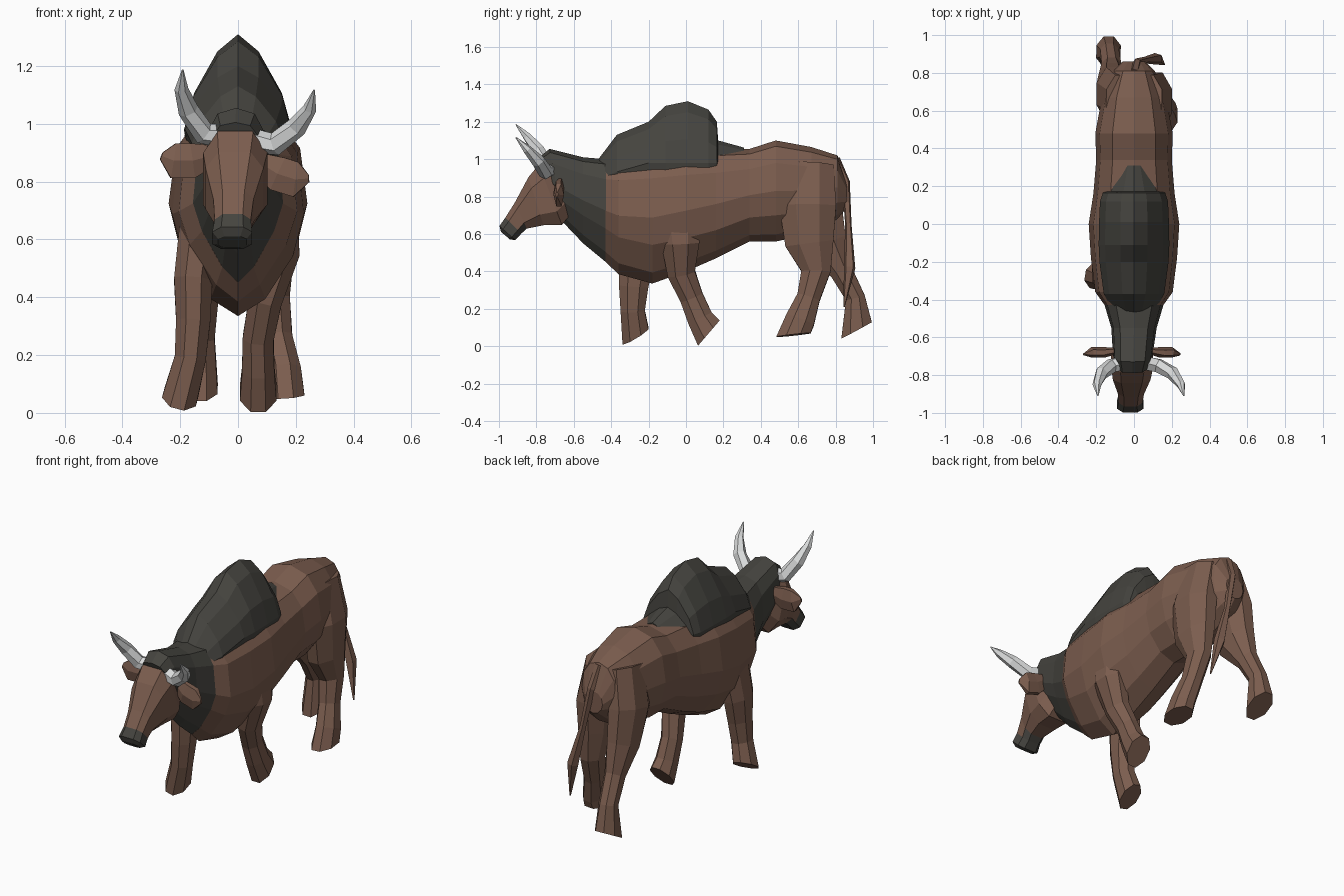
import bpy, bmesh, math
from mathutils import Vector

if "Cube" in bpy.data.objects:
    bpy.data.objects.remove(bpy.data.objects["Cube"])


def material(name, rgb):
    m = bpy.data.materials.new(name)
    m.diffuse_color = (*rgb, 1)
    m.use_nodes = True
    m.node_tree.nodes["Principled BSDF"].inputs["Base Color"].default_value = m.diffuse_color
    return m


BROWN = material("brown hide", (0.20, 0.11, 0.077))
DARK = material("dark hide", (0.06, 0.058, 0.05))
HORN = material("pale horn", (0.7, 0.71, 0.71))


def loft(name, rings, mats, split=None):
    """Skin rings of points; segments from index split on use the second material."""
    bm = bmesh.new()
    vr = [[bm.verts.new(p) for p in r] for r in rings]
    n = len(vr[0])
    for i in range(len(vr) - 1):
        for j in range(n):
            k = (j + 1) % n
            f = bm.faces.new((vr[i][j], vr[i][k], vr[i + 1][k], vr[i + 1][j]))
            f.material_index = int(split is not None and i >= split)
    bm.faces.new(vr[0])
    bm.faces.new(vr[-1]).material_index = int(split is not None)
    bmesh.ops.recalc_face_normals(bm, faces=bm.faces)
    me = bpy.data.meshes.new(name)
    bm.to_mesh(me)
    bm.free()
    for m in mats:
        me.materials.append(m)
    ob = bpy.data.objects.new(name, me)
    bpy.context.collection.objects.link(ob)
    return ob


def power(v, p):
    return math.copysign(abs(v) ** (2 / p), v)


def section(y, top, bottom, hw, lean=0, sides=12, p_top=2.4, p_low=1.9, phase=0):
    """Rounded cross-section; lean moves its lower edge back along y."""
    ring = []
    for i in range(sides):
        a = 2 * math.pi * (i + phase) / sides
        p = p_top if math.sin(a) > 0 else p_low
        u, v = power(math.cos(a), p), power(math.sin(a), p)
        yaw = min(0, (y + .6) * .05)
        ring.append((yaw + hw * u, y + lean * (1 - v) / 2,
                     (top + bottom + (top - bottom) * v) / 2))
    return ring


def tube(name, path, mat, ref, sides=6, flat=1.0, base=0.0, tilt=0.0):
    """Tapered tube along (x, y, z, radius); tilt turns the end face backwards."""
    pts = [Vector(p[:3]) for p in path]
    last = len(pts) - 1
    rings = []
    for i, c in enumerate(pts):
        t = (pts[min(i + 1, last)] - pts[max(i - 1, 0)]).normalized()
        if i == last:
            t = (t + Vector((0, tilt, 0))).normalized()
        a = Vector(ref)
        a = (a - t * a.dot(t)).normalized()
        b = t.cross(a)
        r = path[i][3]
        angles = [2 * math.pi * (k + .5) / sides for k in range(sides)]
        rings.append([c + a * r * math.cos(s) + b * (base + r * flat) * math.sin(s)
                      for s in angles])
    return loft(name, rings, [mat])


# Trunk: y, top, bottom, half width; keeled at the chest, fuller at the belly
trunk = [(-.43, 1, .45, .155), (-.36, 1.01, .385, .205), (-.18, 1.04, .335, .228),
         (0, 1.05, .4, .24), (.16, 1.05, .47, .215), (.34, 1.055, .56, .2),
         (.48, 1.1, .56, .205), (.67, 1.065, .6, .17), (.81, 1.02, .68, .11),
         (.86, .87, .74, .06)]
loft("trunk", [section(*r, p_top=2.6 - .5 * r[0], p_low=min(1.9, 1.75 + r[0]))
               for r in trunk], [BROWN])

# Neck and poll, leaning at the head end
neck = [(-.79, 1.005, .78, .085, .09), (-.73, 1.055, .66, .105, .075),
        (-.55, 1.01, .55, .12), (-.425, 1, .447, .157)]
loft("neck", [section(*r, p_top=2.8, p_low=1.32) for r in neck], [DARK])

# Shoulder hump: y, top, half width; its lower half is sunk in the trunk
hump = [(-.48, .985, .1), (-.37, 1.13, .16), (-.2, 1.2, .183), (-.11, 1.285, .187),
        (.01, 1.31, .185), (.12, 1.265, .18), (.165, 1.2, .165), (.172, 1.1, .145),
        (.31, 1.062, .085)]
loft("hump", [section(y, t, 1.96 + min(0, .8 * (y + .25)) - t, w, p_top=1.45)
              for y, t, w in hump], [DARK])

# Head, with the muzzle segments and chin dark
head = [(-.74, 1, .69, .092, .12), (-.79, .98, .64, .117, .13), (-.845, .91, .64, .105, .085),
        (-.915, .775, .625, .073, .065), (-.968, .69, .6, .066, .09),
        (-1, .645, .565, .073, .09), (-.99, .612, .57, .052, .05)]
skull = loft("head", [section(*r, sides=8, p_top=3, p_low=3, phase=.5) for r in head],
             [BROWN, DARK], 4)
for f in skull.data.polygons:
    if f.normal.z < -.5 and f.center.y < -.82:
        f.material_index = 1

# Horns and ears: one side drawn about the head centre, mirrored, then rolled
ROLL, CENTRE = math.radians(8.7), Vector((-.01, 0, .85))
horn = [(.05, -.735, .1, .042), (.125, -.75, .1, .04), (.19, -.79, .17, .036),
        (.225, -.85, .24, .024), (.23, -.91, .305, .003)]
ear = [(.08, -.67, .03, .04), (.15, -.68, 0, .07), (.215, -.68, -.01, .07),
       (.258, -.69, 0, .015)]


def head_pair(name, path, mat, ref, **kw):
    for side, s in (("right", 1), ("left", -1)):
        rolled = []
        for x, y, z, r in path:
            c, n = math.cos(ROLL), math.sin(ROLL)
            p = CENTRE + Vector((s * x * c + z * n, y, z * c - s * x * n))
            rolled.append((*p, r))
        tube(f"{side}_{name}", rolled, mat, ref, **kw)


head_pair("horn", horn, HORN, (0, 1, 0))
head_pair("ear", ear, BROWN, (0, 0, 1), flat=.4)


# Legs in mid stride: x, y, z, fore-and-aft radius
def leg(name, path):
    tube(name, path, BROWN, (0, 1, 0), sides=8, flat=.38, base=.032, tilt=.5)


leg("right_front_leg", [(.125, -.045, .8, .13), (.145, -.03, .55, .11), (.095, -.025, .39, .08),
                        (.07, .03, .26, .068), (.07, .075, .15, .075), (.07, .122, .07, .096)])
leg("left_front_leg", [(-.12, -.23, .75, .12), (-.155, -.265, .46, .105), (-.155, -.28, .32, .085),
                       (-.165, -.285, .19, .07), (-.2, -.27, .055, .088)])
leg("right_hind_leg", [(.07, .66, .97, .14), (.115, .65, .75, .165), (.115, .66, .55, .14),
                       (.12, .695, .4, .085), (.135, .655, .26, .067), (.16, .61, .14, .085),
                       (.165, .575, .06, .1)])
leg("left_hind_leg", [(-.07, .66, .97, .14), (-.115, .69, .75, .155), (-.115, .745, .55, .125),
                      (-.12, .83, .4, .065), (-.13, .905, .26, .056), (-.135, .912, .085, .1)])

# Tail swinging to the right
tube("tail", [(0, .8, 1, .025), (.015, .855, .88, .022), (.06, .868, .65, .018),
              (.12, .875, .42, .032), (.16, .845, .21, .004)], BROWN, (1, 0, 0), 5)
